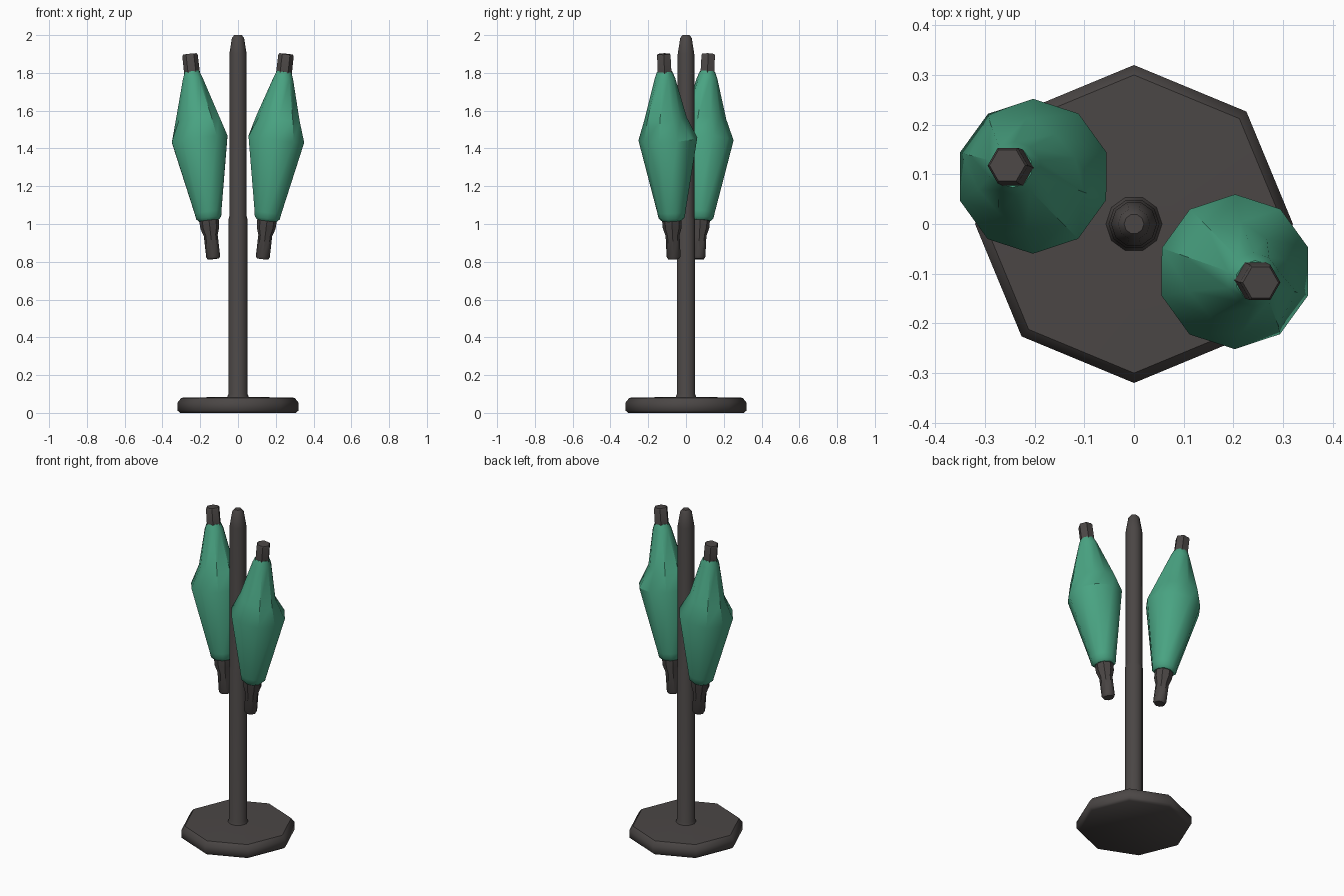
import bpy, bmesh
from math import cos, sin, pi, radians
from mathutils import Vector

cube = bpy.data.objects.get("Cube")
if cube:
    bpy.data.objects.remove(cube, do_unlink=True)


def make_material(name, rgb):
    mat = bpy.data.materials.new(name)
    mat.use_nodes = True
    colour = (*rgb, 1.0)
    mat.diffuse_color = colour
    mat.node_tree.nodes["Principled BSDF"].inputs["Base Color"].default_value = colour
    return mat


charcoal = make_material("charcoal", (0.07, 0.062, 0.06))
green = make_material("green cloth", (0.067, 0.37, 0.225))


def lathe(name, profile, sides, mat, smooth=40, turn=0.0, shape=None):
    """Capped stack of rings; profile holds (radius, height) pairs."""
    bm = bmesh.new()
    rings = []
    for i, (r, z) in enumerate(profile):
        ring = []
        for k in range(sides):
            a = turn + 2 * pi * k / sides
            rr = r * (shape(i, a) if shape else 1)
            ring.append(bm.verts.new((rr * cos(a), rr * sin(a), z)))
        rings.append(ring)
    for low, high in zip(rings, rings[1:]):
        for k in range(sides):
            n = (k + 1) % sides
            bm.faces.new((low[k], low[n], high[n], high[k]))
    bm.faces.new(rings[0][::-1])
    bm.faces.new(rings[-1])
    mesh = bpy.data.meshes.new(name)
    bm.to_mesh(mesh)
    bm.free()
    mesh.materials.append(mat)
    obj = bpy.data.objects.new(name, mesh)
    bpy.context.collection.objects.link(obj)
    bpy.ops.object.select_all(action="DESELECT")
    obj.select_set(True)
    bpy.context.view_layer.objects.active = obj
    bpy.ops.object.shade_smooth_by_angle(angle=radians(smooth))
    return obj


# Octagonal foot with softened edges
lathe("base", [(0.305, 0), (0.32, 0.012), (0.32, 0.055), (0.3, 0.08), (0.06, 0.085)],
      8, charcoal, 50)

# Central post, slightly thinner in its upper half, with a blunt tip
lathe("post", [(0.06, 0.075), (0.051, 0.1), (0.051, 1.02), (0.046, 1.04),
               (0.046, 1.9), (0.032, 1.985), (0.02, 2.0)], 10, charcoal, 50)

# Folded umbrellas hung on opposite sides of the post
FOOT = Vector((0.13, -0.065, 0.815))
TIP = Vector((0.255, -0.118, 1.9))


def umbrella(side, sign, dent):
    flip = Vector((sign, sign, 1))
    foot, tip = FOOT * flip, TIP * flip
    tilt = (tip - foot).to_track_quat("Z", "Y")
    # Undo the twist of the tracking rotation so ring angles match the world
    tilt = Vector((0, 0, 1)).rotation_difference((tip - foot).normalized())
    length = (tip - foot).length

    def folds(i, a):
        # The cloth sinks in above the widest ring
        if i != 4:
            return 1
        return 1 - 0.14 * cos(2 * (a - pi / 4)) - dent * cos(a - pi / 4)

    parts = [
        lathe(side + "_handle", [(0.03, 0), (0.037, 0.012), (0.037, 0.125),
                                 (0.05, 0.165), (0.053, 0.24)], 8, charcoal),
        lathe(side + "_canopy", [(0.055, 0.205), (0.07, 0.22), (0.075, 0.25),
                                 (0.156, 0.64), (0.112, 0.75), (0.054, 0.965),
                                 (0.04, 1.0)], 10, green, 38, pi / 2, folds),
        lathe(side + "_ferrule", [(0.042, 0.97), (0.041, length - 0.008),
                                  (0.036, length)], 6, charcoal, 50),
    ]
    for obj in parts:
        obj.rotation_mode = "QUATERNION"
        obj.rotation_quaternion = tilt
        obj.location = foot


umbrella("left_umbrella", 1, 0.08)
umbrella("right_umbrella", -1, 0.0)
